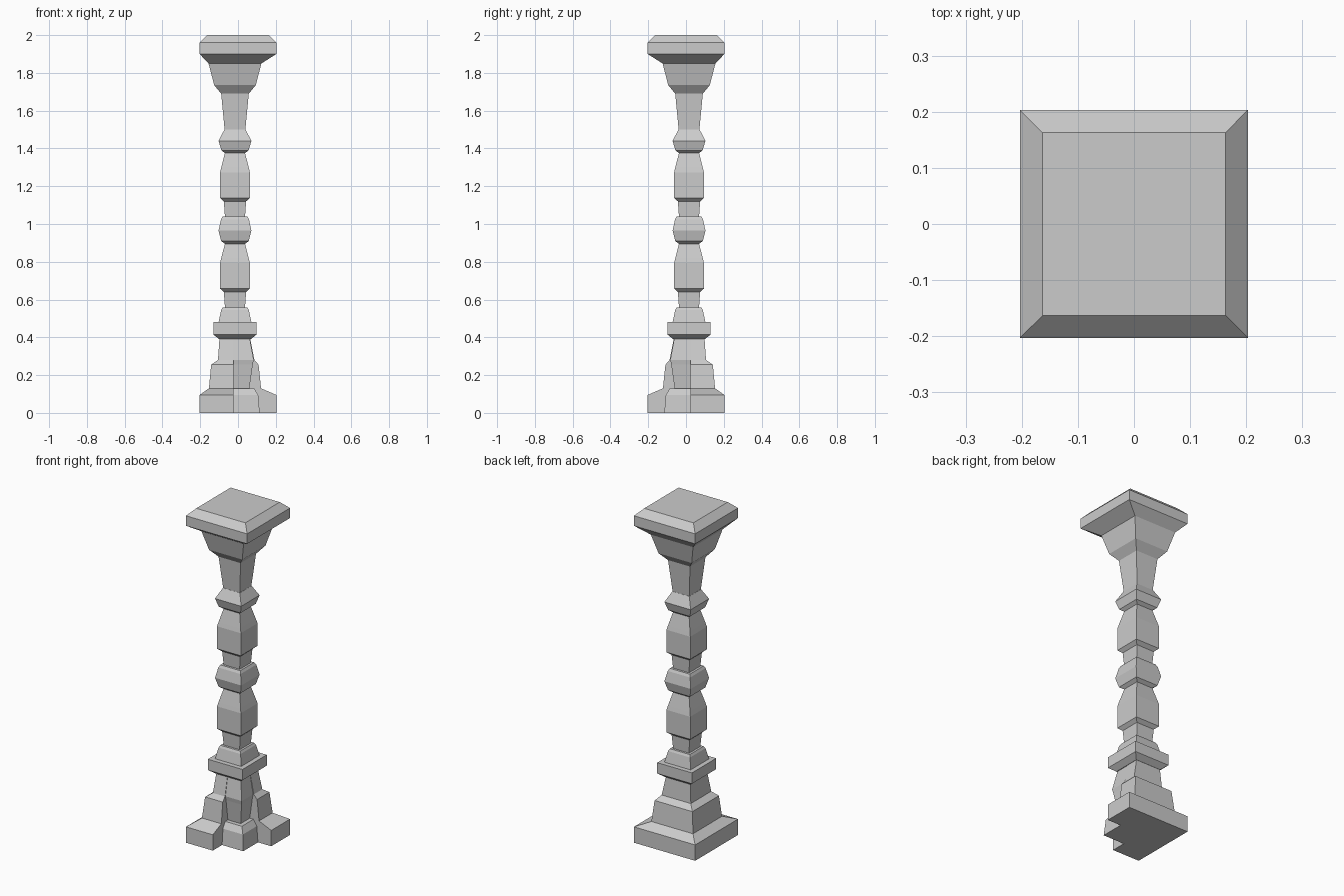
import bpy, bmesh

if "Cube" in bpy.data.objects:
    bpy.data.objects.remove(bpy.data.objects["Cube"])

OFF = 0.016  # the shaft sits slightly off centre, towards -x and +y


def loft(name, rings):
    """Skin a stack of (z, outline) rings and cap both ends."""
    bm = bmesh.new()
    loops = [[bm.verts.new((x, y, z)) for x, y in pts] for z, pts in rings]
    n = len(loops[0])
    for a, b in zip(loops, loops[1:]):
        for i in range(n):
            j = (i + 1) % n
            bm.faces.new((a[i], a[j], b[j], b[i]))
    bm.faces.new(loops[0][::-1])
    bm.faces.new(loops[-1])
    bmesh.ops.recalc_face_normals(bm, faces=bm.faces)
    mesh = bpy.data.meshes.new(name)
    bm.to_mesh(mesh)
    bm.free()
    obj = bpy.data.objects.new(name, mesh)
    bpy.context.collection.objects.link(obj)
    return obj


def square(half, off=OFF):
    lo, hi = -half - off, half - off
    return [(lo, -hi), (hi, -hi), (hi, -lo), (lo, -lo)]


def notched(lo, hi, f, n=0.025):
    """Square with its front right corner cut back to a smaller corner at f."""
    return [(-lo, -hi), (-n, -hi), (-n, -f), (f, -f),
            (f, n), (hi, n), (hi, lo), (-lo, lo)]


# Stepped base with piers and a recessed, bulging corner
base = [(0, .203, .203, .115), (.095, .203, .203, .107),
        (.13, .154, .122, .085), (.13, .154, .122, .06),
        (.255, .142, .109, .078), (.28, .106, .087, .083),
        (.395, .098, .064, .062)]
loft("base", [(z, notched(lo, hi, f)) for z, lo, hi, f in base])

# Collar between base and baluster
collar = [(.39, .083), (.415, .115), (.48, .115), (.48, .087),
          (.545, .073), (.558, .066)]
loft("collar", [(z, square(h)) for z, h in collar])

# Two repeated baluster swellings
for name, z in (("lower_shaft", .558), ("upper_shaft", 1.038)):
    swelling = [(0, .053), (.082, .059), (.10, .079), (.235, .079),
                (.26, .073), (.339, .053)]
    loft(name, [(z + dz, square(h)) for dz, h in swelling])

# Rings above each swelling
loft("middle_ring", [(z, square(h)) for z, h in
                     [(.895, .053), (.91, .073), (.965, .087), (1.025, .074), (1.04, .066)]])
loft("upper_ring", [(z, square(h)) for z, h in
                    [(1.375, .053), (1.39, .072), (1.44, .087), (1.50, .056)]])

# Flared neck and square capital
loft("neck", [(z, square(h)) for z, h in
              [(1.50, .055), (1.69, .073), (1.735, .11), (1.85, .14)]])
loft("capital", [(1.85, square(.14)), (1.90, square(.203, 0)),
                 (1.96, square(.203, 0)), (2.0, square(.163, 0))])
